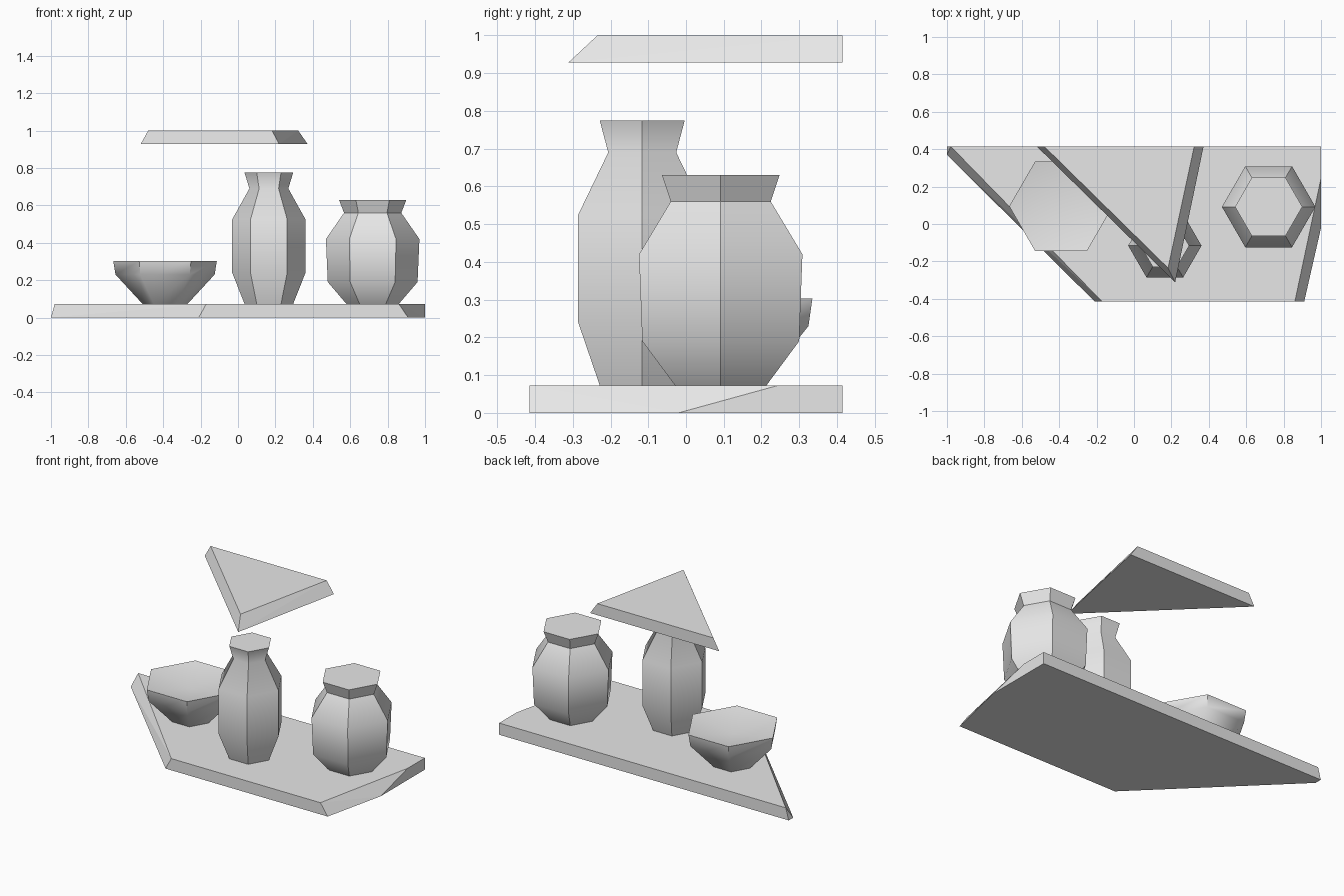
import bpy
import bmesh
from math import radians, cos, sin, pi

default_cube = bpy.data.objects.get("Cube")
if default_cube:
    bpy.data.objects.remove(default_cube, do_unlink=True)

# One plain grey material for everything
GREY = (0.8, 0.8, 0.8, 1.0)
grey = bpy.data.materials.new("plain_grey")
grey.use_nodes = True
grey.diffuse_color = GREY
for node in grey.node_tree.nodes:
    if node.type == 'BSDF_PRINCIPLED':
        node.inputs["Base Color"].default_value = GREY


def finish(name, bm):
    """Turn a bmesh into a named object with the grey material."""
    bmesh.ops.recalc_face_normals(bm, faces=bm.faces)
    mesh = bpy.data.meshes.new(name)
    bm.to_mesh(mesh)
    bm.free()
    mesh.materials.append(grey)
    obj = bpy.data.objects.new(name, mesh)
    bpy.context.collection.objects.link(obj)
    return obj


def slab(name, bottom, top, z_bottom, z_top):
    """Board with bevelled edges, spanned between two outlines."""
    bm = bmesh.new()
    for outline, z in ((bottom, z_bottom), (top, z_top)):
        for x, y in outline:
            bm.verts.new((x, y, z))
    bmesh.ops.convex_hull(bm, input=bm.verts)
    bmesh.ops.dissolve_limit(bm, angle_limit=radians(1),
                             verts=bm.verts, edges=bm.edges)
    return finish(name, bm)


def vessel(name, x, y, profile, dip=0.0):
    """Six-sided pot from (radius, height) rings, closed or dished on top."""
    bm = bmesh.new()
    rings = [[bm.verts.new((x + r * cos(i * pi / 3), y + r * sin(i * pi / 3), z))
              for i in range(6)] for r, z in profile]
    for low, high in zip(rings, rings[1:]):
        for i in range(6):
            j = (i + 1) % 6
            bm.faces.new((low[i], low[j], high[j], high[i]))
    bm.faces.new(rings[0][::-1])
    if dip:
        centre = bm.verts.new((x, y, profile[-1][1] - dip))
        for i in range(6):
            bm.faces.new((rings[-1][i], rings[-1][(i + 1) % 6], centre))
    else:
        bm.faces.new(rings[-1])
    obj = finish(name, bm)
    bpy.ops.object.select_all(action='DESELECT')
    obj.select_set(True)
    bpy.context.view_layer.objects.active = obj
    bpy.ops.object.shade_smooth_by_angle(angle=radians(47))
    return obj


BACK, FRONT, THICK = 0.415, -0.415, 0.073

# Shelves
slab("lower_shelf",
     [(-1, BACK), (-1, 0.37), (-0.21, FRONT), (0.91, FRONT), (1, -0.02), (1, BACK)],
     [(-0.98, BACK), (-0.17, FRONT), (0.86, FRONT), (1, 0.245), (1, BACK)],
     0, THICK)
slab("upper_shelf",
     [(-0.52, BACK), (0.22, -0.312), (0.372, BACK)],
     [(-0.48, BACK), (0.182, -0.235), (0.322, BACK)],
     0.928, 1.0)

# Vessels standing on the lower shelf
vessel("bowl", -0.39, 0.095,
       [(0.12, THICK), (0.265, 0.23), (0.277, 0.303)], dip=0.05)
vessel("tall_bottle", 0.165, -0.116,
       [(0.13, THICK), (0.196, 0.24), (0.196, 0.525), (0.104, 0.69), (0.13, 0.775)])
vessel("round_jar", 0.72, 0.092,
       [(0.14, THICK), (0.24, 0.19), (0.25, 0.42), (0.153, 0.56), (0.18, 0.63)])
